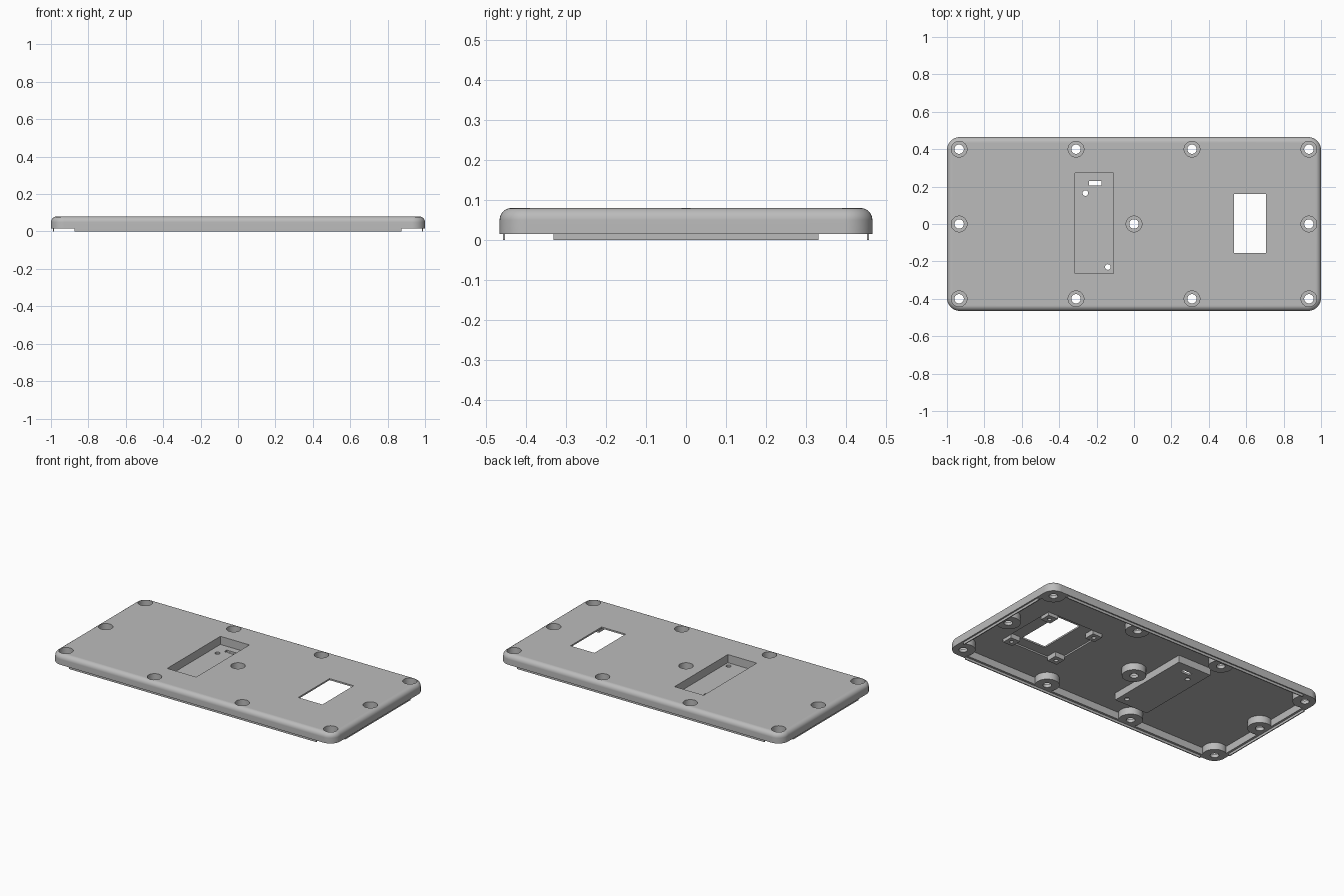
import bpy, bmesh, math
from mathutils import Matrix

cube = bpy.data.objects.get("Cube")
if cube:
    bpy.data.objects.remove(cube, do_unlink=True)

grey = bpy.data.materials.new("plain grey")
grey.use_nodes = True
grey.diffuse_color = (0.5, 0.5, 0.5, 1)
grey.node_tree.nodes["Principled BSDF"].inputs["Base Color"].default_value = (0.5, 0.5, 0.5, 1)

TOP, RIM, ROOF = 0.08, 0.015, 0.06


def finish(name, bm):
    bmesh.ops.recalc_face_normals(bm, faces=bm.faces)
    mesh = bpy.data.meshes.new(name)
    bm.to_mesh(mesh)
    bm.free()
    mesh.materials.append(grey)
    obj = bpy.data.objects.new(name, mesh)
    bpy.context.collection.objects.link(obj)
    return obj


def box(name, x0, x1, y0, y1, z0, z1):
    bm = bmesh.new()
    place = Matrix.Translation(((x0 + x1) / 2, (y0 + y1) / 2, (z0 + z1) / 2))
    size = Matrix.Diagonal((x1 - x0, y1 - y0, z1 - z0, 1))
    bmesh.ops.create_cube(bm, size=1, matrix=place @ size)
    return finish(name, bm)


def cylinder(name, x, y, r, z0, z1, sides=40):
    bm = bmesh.new()
    bmesh.ops.create_cone(bm, cap_ends=True, segments=sides, radius1=r, radius2=r,
                          depth=z1 - z0, matrix=Matrix.Translation((x, y, (z0 + z1) / 2)))
    return finish(name, bm)


def rounded_slab(name, hx, hy, r, z0, z1, fillet=0, steps=6, arc=10):
    """Rounded rectangle slab, with an optional fillet around the top edge."""
    levels = [(0, z0)]
    if fillet:
        for i in range(steps + 1):
            a = math.pi / 2 * i / steps
            levels.append((fillet * (1 - math.cos(a)), z1 - fillet * (1 - math.sin(a))))
    else:
        levels.append((0, z1))
    bm = bmesh.new()
    rings = []
    for inset, z in levels:
        ring = []
        for corner, (sx, sy) in enumerate(((1, 1), (-1, 1), (-1, -1), (1, -1))):
            for k in range(arc + 1):
                a = math.pi / 2 * (corner + k / arc)
                ring.append(bm.verts.new((sx * (hx - r) + (r - inset) * math.cos(a),
                                          sy * (hy - r) + (r - inset) * math.sin(a), z)))
        rings.append(ring)
    for low, high in zip(rings, rings[1:]):
        for i in range(len(low)):
            j = (i + 1) % len(low)
            bm.faces.new((low[i], low[j], high[j], high[i]))
    bm.faces.new(rings[0][::-1])
    bm.faces.new(rings[-1])
    return finish(name, bm)


def boolean(target, tool, operation="DIFFERENCE"):
    tool.hide_render = True
    mod = target.modifiers.new("cut", "BOOLEAN")
    mod.operation, mod.solver, mod.object = operation, "EXACT", tool
    bpy.context.view_layer.objects.active = target
    bpy.ops.object.modifier_apply(modifier=mod.name)
    bpy.data.objects.remove(tool, do_unlink=True)


# Screw positions: four along each long edge, one per short edge, one central
screws = [(x, y) for x in (-0.935, -0.31, 0.31, 0.935) for y in (-0.4, 0.4)]
screws += [(-0.935, 0), (0.935, 0), (0, 0)]

# Hollow underside, leaving bosses, pocket housing and window posts standing
cavity = rounded_slab("cavity_cutter", 0.97, 0.437, 0.04, -0.02, ROOF)
boolean(cavity, box("recess_cutter", 0.39, 0.79, -0.22, 0.185, 0.03, 0.07), "UNION")
for x, y in screws:
    boolean(cavity, cylinder("boss_core", x, y, 0.07, -0.05, 0.1))
boolean(cavity, box("pocket_core", -0.33, -0.095, -0.28, 0.285, -0.05, 0.1))
for x in (0.425, 0.755):
    for y in (-0.185, 0.15):
        boolean(cavity, box("post_core", x - 0.034, x + 0.034, y - 0.034, y + 0.034, 0.04, 0.1))

# Cover shell
cover = rounded_slab("cover", 1, 0.465, 0.07, RIM, TOP, fillet=0.03)
boolean(cover, cavity)

# Counterbored screw holes
for x, y in screws:
    boolean(cover, cylinder("head_cutter", x, y, 0.042, 0.035, 0.1))
    boolean(cover, cylinder("shank_cutter", x, y, 0.025, -0.02, 0.05))

# Window and its blind post holes
boolean(cover, box("window_cutter", 0.535, 0.705, -0.155, 0.16, -0.02, 0.1))
for x in (0.425, 0.755):
    for y in (-0.185, 0.15):
        boolean(cover, cylinder("post_hole_cutter", x, y, 0.012, 0.02, 0.065, 16))

# Top pocket with slot and two small holes in its floor
boolean(cover, box("pocket_cutter", -0.315, -0.11, -0.265, 0.272, 0.028, 0.1))
boolean(cover, box("slot_cutter", -0.24, -0.175, 0.205, 0.23, -0.02, 0.05))
for x, y in ((-0.26, 0.165), (-0.14, -0.23)):
    boolean(cover, cylinder("pin_cutter", x, y, 0.015, -0.02, 0.05, 24))

# Thin locating lips below the rim
for side, s in (("left", 1), ("right", -1)):
    box(side + "_lip", s * 0.987 - 0.003, s * 0.987 + 0.003, -0.33, 0.33, 0, RIM + 0.003)
for side, s in (("back", 1), ("front", -1)):
    box(side + "_lip", -0.875, 0.875, s * 0.454 - 0.003, s * 0.454 + 0.003, 0, RIM + 0.003)

# Smooth the rounded walls, keep flat faces crisp
bpy.ops.object.select_all(action="DESELECT")
cover.select_set(True)
bpy.context.view_layer.objects.active = cover
bpy.ops.object.shade_smooth_by_angle(angle=math.radians(30))
weighted = cover.modifiers.new("flat normals", "WEIGHTED_NORMAL")
weighted.keep_sharp = True
